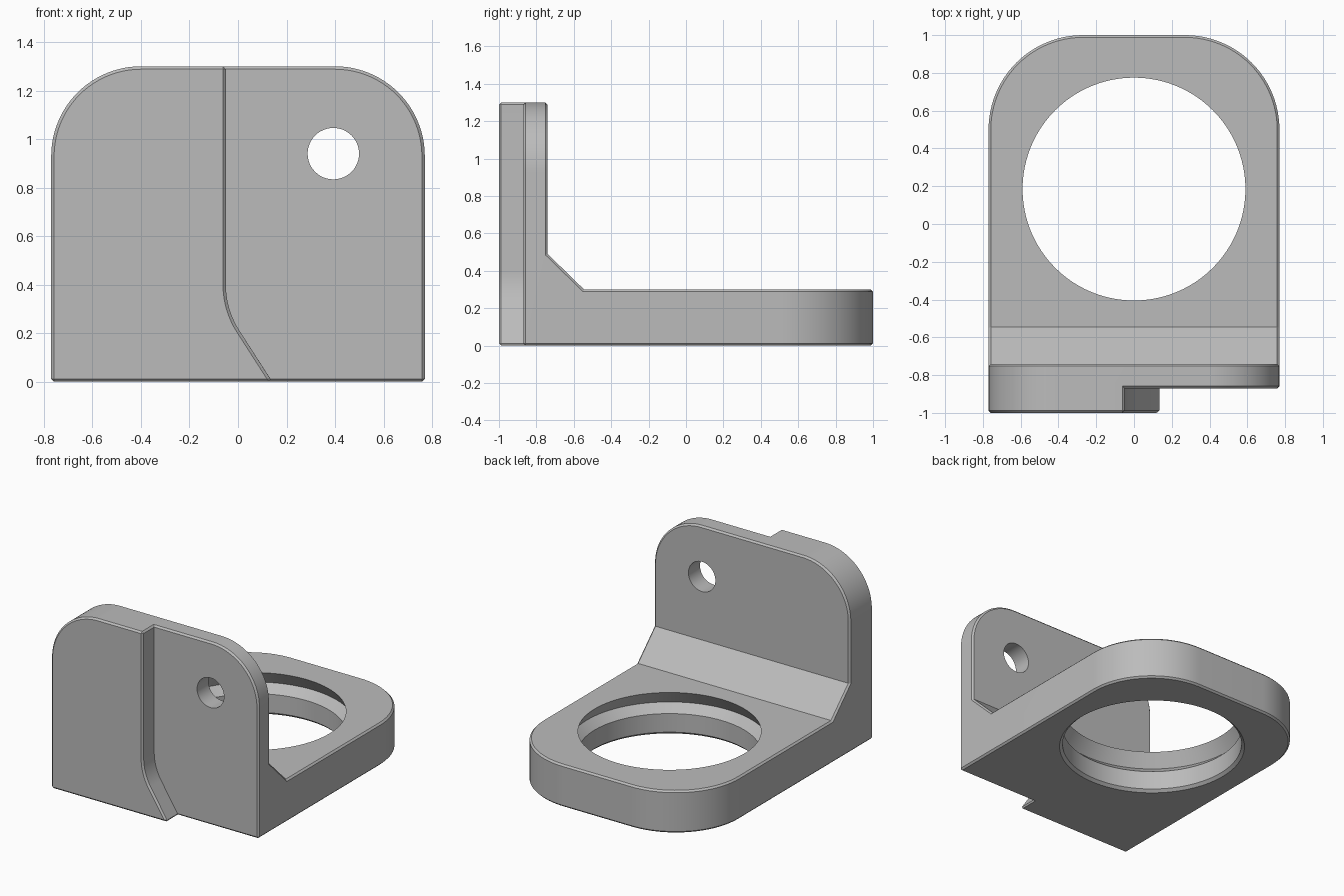
import bpy, bmesh, math

cube = bpy.data.objects.get("Cube")
if cube:
    bpy.data.objects.remove(cube, do_unlink=True)

HALF = 0.77      # half width
CHAMFER = 0.012  # edge break

metal = bpy.data.materials.new("plain grey")
metal.use_nodes = True
grey = (0.5, 0.5, 0.5, 1)
metal.diffuse_color = grey
metal.node_tree.nodes["Principled BSDF"].inputs["Base Color"].default_value = grey


def make_object(name, bm):
    bmesh.ops.recalc_face_normals(bm, faces=bm.faces)
    mesh = bpy.data.meshes.new(name)
    bm.to_mesh(mesh)
    bm.free()
    obj = bpy.data.objects.new(name, mesh)
    bpy.context.collection.objects.link(obj)
    mesh.materials.append(metal)
    return obj


def prism(points, shift):
    """Extrude a closed outline of 3D points along a vector."""
    bm = bmesh.new()
    face = bm.faces.new([bm.verts.new(p) for p in points])
    out = bmesh.ops.extrude_face_region(bm, geom=[face])
    verts = [v for v in out["geom"] if isinstance(v, bmesh.types.BMVert)]
    bmesh.ops.translate(bm, verts=verts, vec=shift)
    bmesh.ops.recalc_face_normals(bm, faces=bm.faces)
    return bm


def lathe(name, profile, centre, segments=96):
    """Closed turned solid from (radius, height) pairs, around z."""
    bm = bmesh.new()
    rings = []
    for r, z in profile:
        rings.append([bm.verts.new((centre[0] + r * math.cos(i * math.tau / segments),
                                    centre[1] + r * math.sin(i * math.tau / segments), z))
                      for i in range(segments)])
    for a, b in zip(rings, rings[1:]):
        for i in range(segments):
            j = (i + 1) % segments
            bm.faces.new((a[i], a[j], b[j], b[i]))
    bm.faces.new(rings[0])
    bm.faces.new(rings[-1])
    return make_object(name, bm)


def cut(obj, cutter):
    mod = obj.modifiers.new("cut", 'BOOLEAN')
    mod.operation = 'DIFFERENCE'
    mod.solver = 'EXACT'
    mod.object = cutter
    bpy.ops.object.select_all(action='DESELECT')
    bpy.context.view_layer.objects.active = obj
    obj.select_set(True)
    bpy.ops.object.modifier_apply(modifier=mod.name)
    bpy.data.objects.remove(cutter, do_unlink=True)


def bevel(bm, edges, size, segments):
    bmesh.ops.bevel(bm, geom=edges, offset=size, offset_type='OFFSET',
                    segments=segments, profile=0.5, affect='EDGES', clamp_overlap=False)


# L-shaped body with a sloped gusset, extruded across its width
side = [(-1, 0), (1, 0), (1, 0.3), (-0.545, 0.3), (-0.74, 0.49), (-0.74, 1.3), (-1, 1.3)]
bm = prism([(-HALF, y, z) for y, z in side], (2 * HALF, 0, 0))

# Large rounded corners on the base and on the upright plate
bevel(bm, [e for e in bm.edges if all(v.co.y > 0.99 for v in e.verts)
           and abs(e.verts[0].co.x - e.verts[1].co.x) < 0.01], 0.5, 24)
bevel(bm, [e for e in bm.edges if all(v.co.z > 1.29 for v in e.verts)
           and abs(e.verts[0].co.x - e.verts[1].co.x) < 0.01], 0.37, 24)
bracket = make_object("angle_bracket", bm)

# Recessed front step with a curved lower boundary
bend, radius = math.radians(32.7), 0.35
step = [(1, -0.1), (1, 1.4), (-0.05, 1.4)]
for i in range(11):
    a = bend * i / 10
    step.append((-0.05 + radius * (1 - math.cos(a)), 0.4 - radius * math.sin(a)))
x, z = step[-1]
step.append((x + (z + 0.1) * math.tan(bend), -0.1))
cut(bracket, make_object("step_cutter", prism([(x, -1.1, z) for x, z in step], (0, 0.23, 0))))

# Small chamfer on every sharp outer edge
bm = bmesh.new()
bm.from_mesh(bracket.data)
bmesh.ops.remove_doubles(bm, verts=bm.verts, dist=0.0005)
bmesh.ops.dissolve_limit(bm, angle_limit=0.005, verts=bm.verts, edges=bm.edges)
bevel(bm, [e for e in bm.edges if e.is_manifold and e.is_convex
           and e.calc_face_angle(0) > math.radians(60)], CHAMFER, 1)
bm.to_mesh(bracket.data)
bm.free()

# Large bore with an inner V groove and a chamfered lower rim
bore = [(0.63, -0.02), (0.61, 0), (0.59, 0.018), (0.59, 0.15), (0.65, 0.205), (0.59, 0.3), (0.59, 0.4)]
cut(bracket, lathe("bore_cutter", bore, (0, 0.185)))

# Small hole through the upright plate
pin = lathe("pin_cutter", [(0.106, -0.3), (0.106, 0.3)], (0, 0), 48)
pin.rotation_euler.x = math.pi / 2
pin.location = (0.393, -0.8, 0.94)
bpy.context.view_layer.update()
cut(bracket, pin)

bpy.ops.object.shade_smooth_by_angle(angle=math.radians(25))
